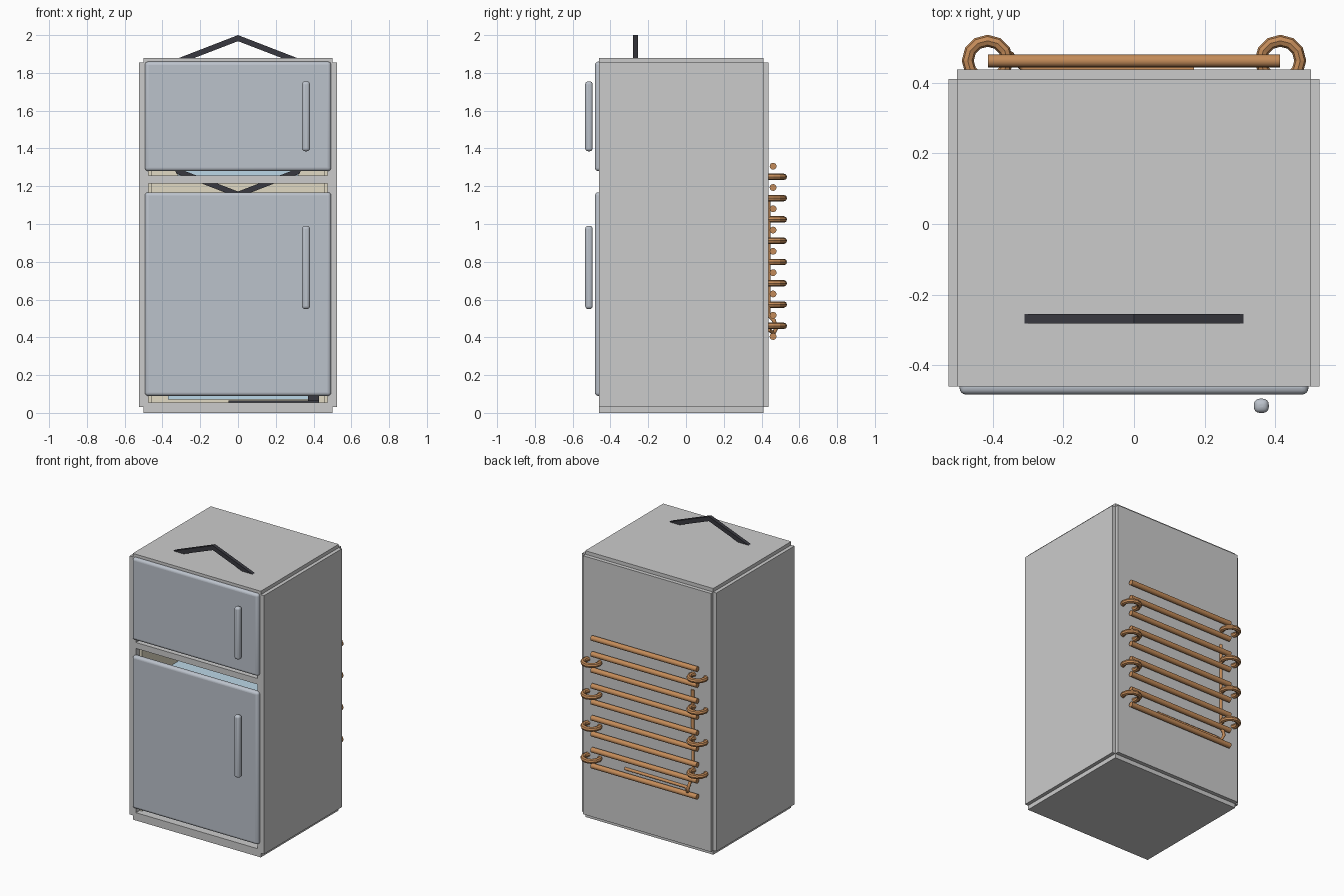
import bpy, math
from mathutils import Vector

if "Cube" in bpy.data.objects:
    bpy.data.objects.remove(bpy.data.objects["Cube"])


def mat(name, rgb):
    m = bpy.data.materials.new(name)
    m.diffuse_color = (*rgb, 1)
    m.use_nodes = True
    m.node_tree.nodes["Principled BSDF"].inputs["Base Color"].default_value = m.diffuse_color
    return m


STEEL = mat("steel", (0.50, 0.54, 0.60))
SHELL = mat("shell", (0.68, 0.68, 0.70))
COPPER = mat("copper", (0.55, 0.26, 0.10))
DARK = mat("dark", (0.04, 0.04, 0.05))
CREAM = mat("cream", (0.75, 0.70, 0.55))
GLASS = mat("glass", (0.50, 0.68, 0.80))


def box(name, lo, hi, m, bevel=0, segs=3):
    lo, hi = Vector(lo), Vector(hi)
    bpy.ops.mesh.primitive_cube_add(size=1, location=(lo + hi) / 2)
    o = bpy.context.object
    o.name = name
    o.scale = hi - lo
    bpy.ops.object.transform_apply(location=False, rotation=False, scale=True)
    o.data.materials.append(m)
    if bevel:
        b = o.modifiers.new("bevel", 'BEVEL')
        b.width, b.segments = bevel, segs
        bpy.ops.object.shade_smooth_by_angle(angle=math.radians(40))
    return o


def rod(name, loc, r, length, axis, m, verts=16):
    rot = {'x': (0, math.pi / 2, 0), 'y': (math.pi / 2, 0, 0), 'z': (0, 0, 0)}[axis]
    bpy.ops.mesh.primitive_cylinder_add(vertices=verts, radius=r, depth=length,
                                        location=loc, rotation=rot)
    o = bpy.context.object
    o.name = name
    o.data.materials.append(m)
    bpy.ops.object.shade_smooth_by_angle(angle=math.radians(30))
    return o


# cabinet shell: side walls, back, top, bottom and divider
for side, s in (("left", -1), ("right", 1)):
    a, b = sorted((s * 0.475, s * 0.525))
    box(f"{side}_wall", (a, -0.46, 0.03), (b, 0.41, 1.855), SHELL)
    a, b = sorted((s * 0.455, s * 0.475))
    box(f"{side}_liner", (a, -0.42, 0.055), (b, 0.39, 1.83), CREAM)
box("back_wall", (-0.5, 0.39, 0.03), (0.5, 0.437, 1.855), SHELL)
box("top_wall", (-0.5, -0.46, 1.83), (0.5, 0.41, 1.88), SHELL)
box("bottom_wall", (-0.5, -0.46, 0), (0.5, 0.41, 0.055), SHELL)
box("divider", (-0.48, -0.46, 1.215), (0.48, 0.40, 1.257), SHELL)
box("back_liner", (-0.455, 0.37, 0.055), (0.455, 0.39, 1.83), CREAM)

# interior shelves, drawer and compressor
for i, z in enumerate((0.45, 0.70, 0.95, 1.53)):
    box(f"shelf_{i}", (-0.45, -0.36, z), (0.45, 0.36, z + 0.015), GLASS)
box("drawer", (-0.37, -0.36, 0.07), (0.37, 0.20, 0.30), GLASS)
box("freezer_tray", (-0.32, -0.2, 1.257), (0.32, 0.34, 1.30), GLASS)
box("compressor_base", (-0.05, -0.40, 0.055), (0.43, 0.35, 0.066), DARK)
box("compressor_foot", (0.37, -0.38, 0.06), (0.43, -0.32, 0.09), DARK)

# doors with floating bar handles
for name, z0, z1, h0, h1 in (("freezer", 1.28, 1.86, 1.385, 1.755),
                             ("fridge", 0.09, 1.168, 0.55, 0.99)):
    box(f"{name}_door", (-0.493, -0.482, z0), (0.493, -0.44, z1), STEEL, 0.018, 4)
    box(f"{name}_handle", (0.339, -0.534, h0), (0.381, -0.494, h1), STEEL, 0.016, 4)

# airflow ring: eight-sided band that pokes through the cabinet top
RX, RZ, CZ, T = 0.46, 0.43, 1.57, 0.032
verts, faces = [], []
for i in range(8):
    c, s = math.sin(i * math.pi / 4), math.cos(i * math.pi / 4)
    for y, d in ((-0.281, 0), (-0.255, 0), (-0.255, T), (-0.281, T)):
        verts.append(((RX - d) * c, y, CZ + (RZ - d) * s))
    for k in range(4):
        j, n = (i + 1) % 8, (k + 1) % 4
        faces.append((i * 4 + k, i * 4 + n, j * 4 + n, j * 4 + k))
me = bpy.data.meshes.new("airflow_ring")
me.from_pydata(verts, [], faces)
me.materials.append(DARK)
bpy.context.collection.objects.link(bpy.data.objects.new("airflow_ring", me))

# condenser: nine straight tubes joined by alternating ring bends
STEP = 0.1127
for i in range(9):
    z = 1.306 - i * STEP
    rod(f"coil_tube_{i}", (0, 0.461, z), 0.018, 0.825, 'x', COPPER)
    if i < 8:
        x = -0.414 if i % 2 == 0 else 0.414
        bpy.ops.mesh.primitive_torus_add(major_segments=12, minor_segments=8,
                                         major_radius=0.056, minor_radius=0.017,
                                         location=(x, 0.462, z - STEP / 2))
        o = bpy.context.object
        o.name = f"coil_bend_{i}"
        o.data.materials.append(COPPER)

# thin capillary line behind the coil
cu = bpy.data.curves.new("capillary_line", 'CURVE')
cu.dimensions = '3D'
cu.bevel_depth = 0.011
cu.bevel_resolution = 2
cu.use_fill_caps = True
pts = [(-0.36, 0.437, 1.14), (-0.36, 0.437, 0.52), (-0.355, 0.465, 0.49),
       (-0.35, 0.478, 0.45), (-0.34, 0.465, 0.42), (-0.31, 0.44, 0.44), (0.17, 0.437, 0.44)]
sp = cu.splines.new('POLY')
sp.points.add(len(pts) - 1)
for p, q in zip(sp.points, pts):
    p.co = (*q, 1)
cu.materials.append(COPPER)
bpy.context.collection.objects.link(bpy.data.objects.new("capillary_line", cu))
